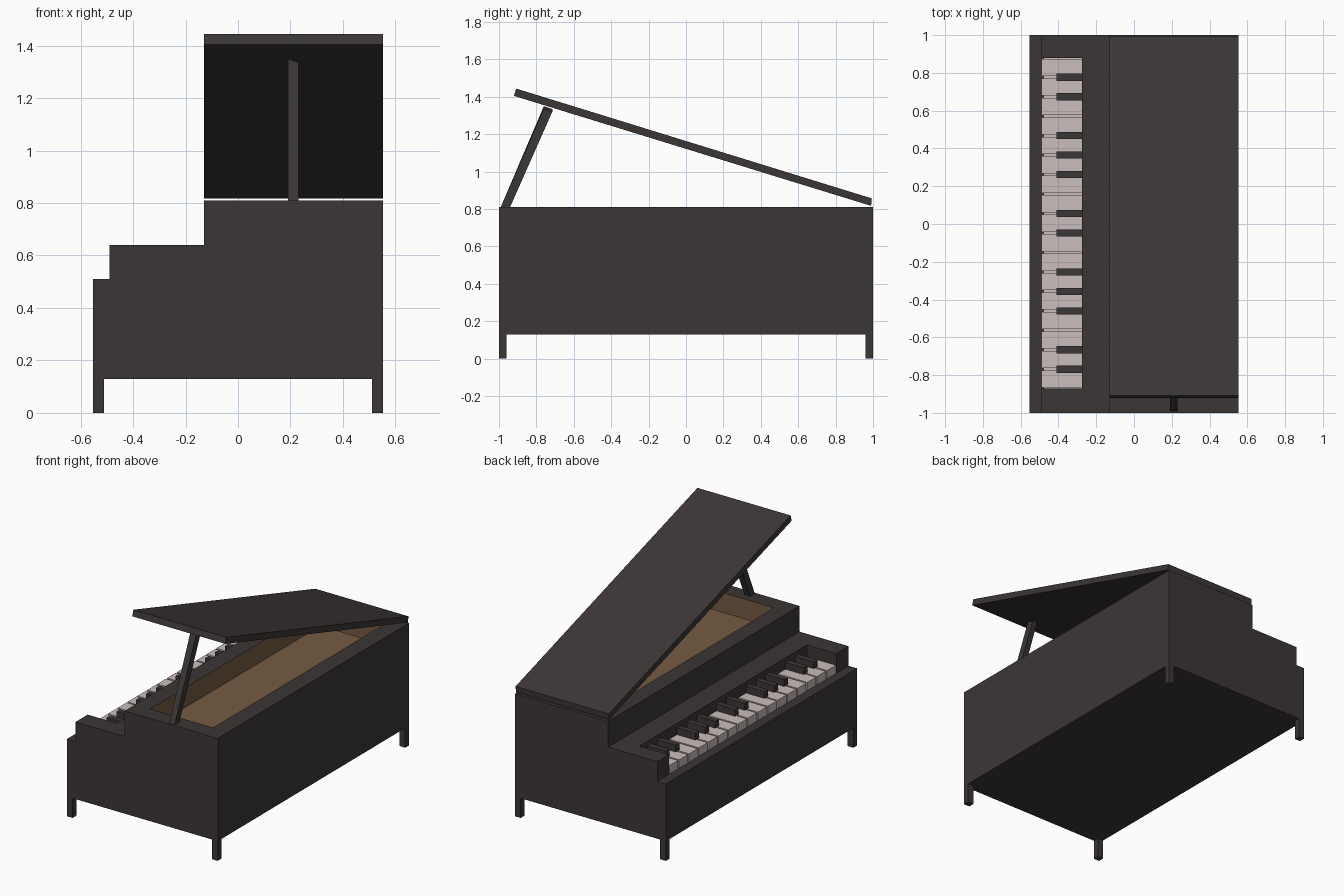
import bpy, bmesh

if "Cube" in bpy.data.objects:
    bpy.data.objects.remove(bpy.data.objects["Cube"])


def material(name, rgb):
    m = bpy.data.materials.new(name)
    m.diffuse_color = (*rgb, 1)
    m.use_nodes = True
    m.node_tree.nodes["Principled BSDF"].inputs["Base Color"].default_value = m.diffuse_color
    return m


EBONY = material("ebony", (0.046, 0.037, 0.037))
IVORY = material("ivory", (0.60, 0.51, 0.51))
WOOD = material("bare wood", (0.18, 0.105, 0.057))


def finish(name, bm, mat):
    bmesh.ops.recalc_face_normals(bm, faces=bm.faces)
    me = bpy.data.meshes.new(name)
    bm.to_mesh(me)
    bm.free()
    me.materials.append(mat)
    ob = bpy.data.objects.new(name, me)
    bpy.context.collection.objects.link(ob)
    return ob


def loft(name, a, b, mat):
    """Closed solid between two matching outlines."""
    bm = bmesh.new()
    va = [bm.verts.new(p) for p in a]
    vb = [bm.verts.new(p) for p in b]
    bm.faces.new(va)
    bm.faces.new(vb[::-1])
    n = len(a)
    for i in range(n):
        j = (i + 1) % n
        bm.faces.new((va[i], va[j], vb[j], vb[i]))
    return finish(name, bm, mat)


def box(name, x0, x1, y0, y1, z0, z1, mat):
    ring = [(x0, y0), (x1, y0), (x1, y1), (x0, y1)]
    return loft(name, [(x, y, z0) for x, y in ring], [(x, y, z1) for x, y in ring], mat)


XL, XR, STEP = -0.553, 0.552, -0.13
KEY_X0, KEY_X1, KEY_Y0, KEY_Y1 = -0.49, -0.275, -0.872, 0.88

# Case: stepped side profile with the keyboard well and the soundboard cavity cut out
profile = [(XL, 0.13), (XR, 0.13), (XR, 0.81), (STEP, 0.81), (STEP, 0.64),
           (KEY_X0, 0.64), (KEY_X0, 0.51), (XL, 0.51)]
case = loft("case", [(x, -1, z) for x, z in profile], [(x, 1, z) for x, z in profile], EBONY)
cutters = [box("key_well_cutter", KEY_X0 - 0.2, KEY_X1, KEY_Y0, KEY_Y1, 0.51, 0.9, EBONY),
           box("cavity_cutter", -0.02, 0.44, -0.89, 0.89, 0.68, 1.0, EBONY)]
for c in cutters:
    mod = case.modifiers.new("cut", 'BOOLEAN')
    mod.operation, mod.solver, mod.object = 'DIFFERENCE', 'EXACT', c
dg = bpy.context.evaluated_depsgraph_get()
cut_mesh = bpy.data.meshes.new_from_object(case.evaluated_get(dg))
case.modifiers.clear()
case.data = cut_mesh
for c in cutters:
    bpy.data.objects.remove(c)
cut_mesh.materials.clear()
cut_mesh.materials.append(EBONY)
cut_mesh.materials.append(WOOD)

# Cavity walls and floor are bare wood
for f in cut_mesh.polygons:
    c = f.center
    inside = -0.03 < c.x < 0.45 and abs(c.y) < 0.9 and 0.67 < c.z < 0.80
    f.material_index = 1 if inside else 0

# Legs at the four corners
for xn, x in (("front", XL), ("back", XR - 0.042)):
    for yn, y in (("near", -1), ("far", 0.96)):
        box(f"leg_{xn}_{yn}", x, x + 0.042, y, y + 0.04, 0, 0.13, EBONY)

# White keys over a key bed; black keys on the joints, in groups of two and three
COUNT, GAP = 17, 0.006
pitch = (KEY_Y1 - KEY_Y0) / COUNT
box("key_bed", KEY_X0 + 0.01, KEY_X1, KEY_Y0, KEY_Y1, 0.51, 0.55, IVORY)
for i in range(COUNT):
    y = KEY_Y1 - i * pitch
    box(f"white_key_{i + 1}", KEY_X0, KEY_X1, y - pitch + GAP, y - GAP, 0.51, 0.565, IVORY)
    if i > 0 and i not in (3, 7, 10, 14):
        box(f"black_key_{i}", -0.41, KEY_X1, y - 0.019, y + 0.019, 0.55, 0.61, EBONY)

# Raised lid, hinged at the far end
lid = [(-0.92, 1.405), (0.99, 0.817), (0.993, 0.857), (-0.908, 1.444)]
loft("lid", [(STEP, y, z) for y, z in lid], [(XR, y, z) for y, z in lid], EBONY)

# Leaning lid prop
loft("lid_prop",
     [(0.19, -0.995, 0.80), (0.23, -0.995, 0.80), (0.23, -0.945, 0.80), (0.19, -0.945, 0.80)],
     [(0.19, -0.76, 1.35), (0.23, -0.76, 1.335), (0.23, -0.715, 1.32), (0.19, -0.715, 1.335)], EBONY)
